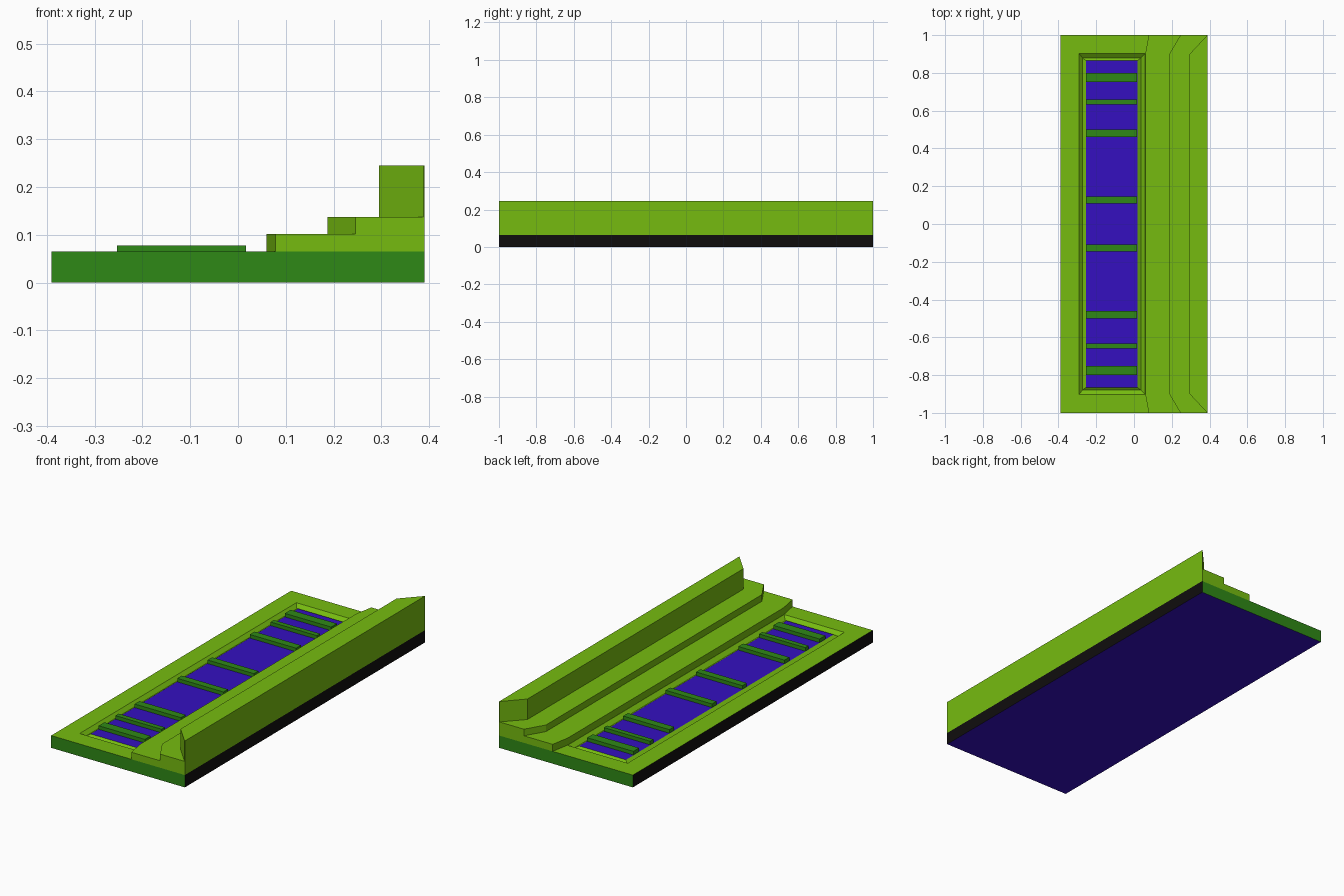
import bpy, bmesh

if "Cube" in bpy.data.objects:
    bpy.data.objects.remove(bpy.data.objects["Cube"])


def material(name, rgb):
    m = bpy.data.materials.new(name)
    m.diffuse_color = (*rgb, 1)
    m.use_nodes = True
    m.node_tree.nodes["Principled BSDF"].inputs["Base Color"].default_value = m.diffuse_color
    return m


LIME = material("lime", (0.18, 0.5, 0.005))
GREEN = material("green", (0.028, 0.25, 0.008))
BLUE = material("blue", (0.035, 0.005, 0.53))
BLACK = material("black", (0.005, 0.004, 0.004))


def finish(name, bm, mats):
    bmesh.ops.recalc_face_normals(bm, faces=bm.faces)
    me = bpy.data.meshes.new(name)
    bm.to_mesh(me)
    bm.free()
    ob = bpy.data.objects.new(name, me)
    bpy.context.collection.objects.link(ob)
    for m in mats:
        me.materials.append(m)
    return ob


def prism(name, outline, z0, z1, mat):
    bm = bmesh.new()
    low = [bm.verts.new((x, y, z0)) for x, y in outline]
    high = [bm.verts.new((x, y, z1)) for x, y in outline]
    bm.faces.new(low)
    bm.faces.new(high)
    n = len(outline)
    for i in range(n):
        j = (i + 1) % n
        bm.faces.new((low[i], low[j], high[j], high[i]))
    return finish(name, bm, [mat])


# Base slab: nested rectangles form the sides, deck, groove and panel
rings = [(-0.39, 0.39, 1.0, 0.0), (-0.39, 0.39, 1.0, 0.065),
         (-0.292, 0.059, 0.903, 0.065), (-0.273, 0.037, 0.88, 0.047),
         (-0.255, 0.018, 0.865, 0.058)]
bm = bmesh.new()
loops = [[bm.verts.new(p) for p in ((a, -y, z), (b, -y, z), (b, y, z), (a, y, z))]
         for a, b, y, z in rings]
bm.faces.new(loops[0]).material_index = 2
bm.faces.new(loops[-1]).material_index = 2
for k in range(len(loops) - 1):
    for i in range(4):
        j = (i + 1) % 4
        f = bm.faces.new((loops[k][i], loops[k][j], loops[k + 1][j], loops[k + 1][i]))
        # ends are green, long sides black, everything on top lime
        f.material_index = 0 if k else (1, 3)[i % 2]
finish("base", bm, [LIME, GREEN, BLUE, BLACK])

# Cross bars over the panel, mirrored front to back
for n, (y0, y1) in enumerate([(0.108, 0.145), (0.46, 0.50), (0.633, 0.66), (0.752, 0.80)], 1):
    for side, s in (("back", 1), ("front", -1)):
        prism(f"bar_{side}_{n}",
              [(-0.253, s * y0), (0.017, s * y0), (0.017, s * y1), (-0.253, s * y1)],
              0.058, 0.077, GREEN)

# Stepped ledge with angled ends
steps = [("lower_step", 0.06, 0.078, 0.065, 0.102),
         ("middle_step", 0.187, 0.246, 0.102, 0.137),
         ("back_wall", 0.295, 0.388, 0.137, 0.245)]
for name, x_mid, x_end, z0, z1 in steps:
    prism(name, [(x_mid, -0.9), (x_end, -1), (0.39, -1), (0.39, 1), (x_end, 1), (x_mid, 0.9)],
          z0, z1, LIME)
